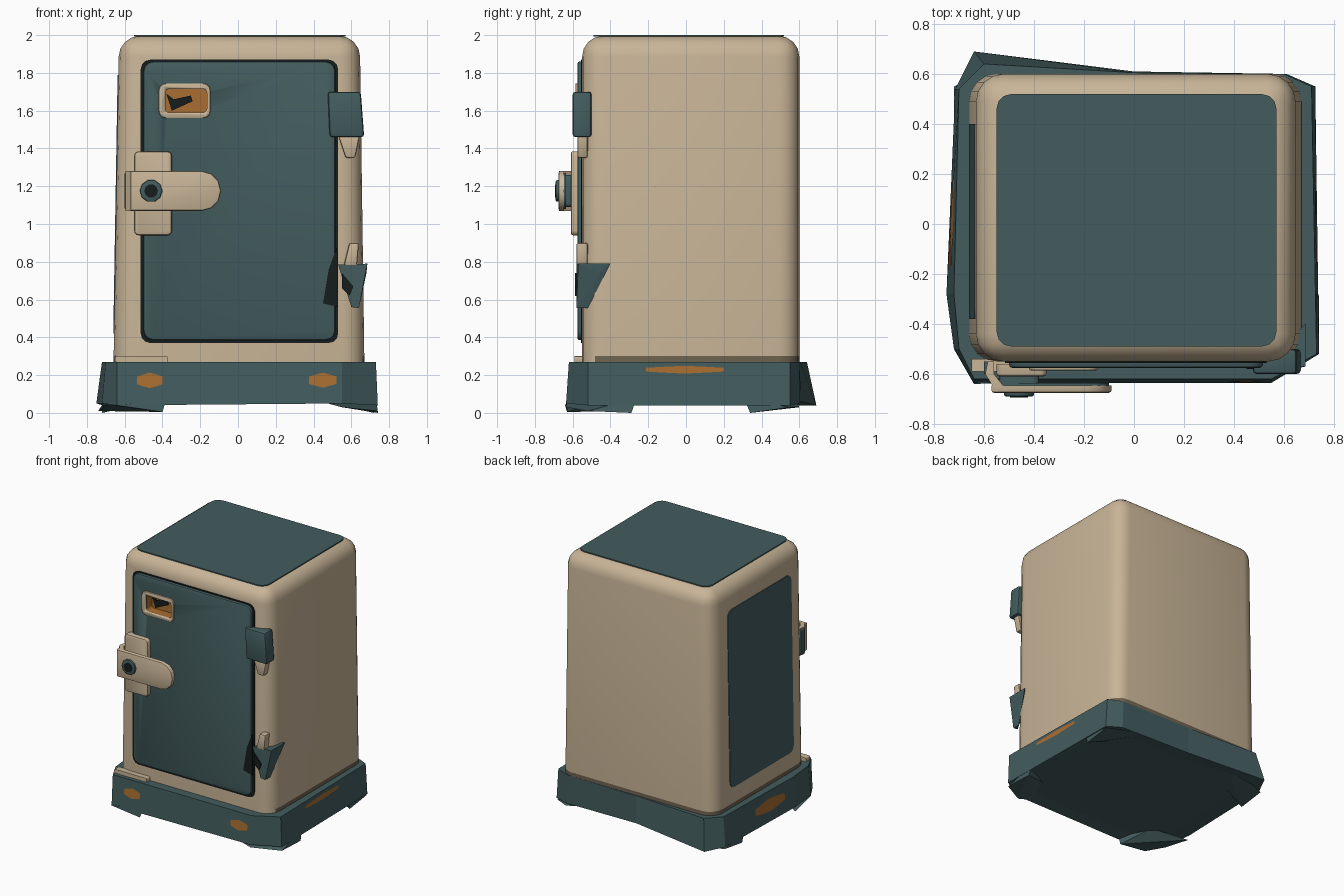
import bpy, bmesh, math
from mathutils import Vector

cube = bpy.data.objects.get("Cube")
if cube:
    bpy.data.objects.remove(cube, do_unlink=True)


def material(name, r, g, b):
    m = bpy.data.materials.new(name)
    m.use_nodes = True
    m.diffuse_color = (r, g, b, 1)
    m.node_tree.nodes["Principled BSDF"].inputs["Base Color"].default_value = (r, g, b, 1)
    return m


beige = material("beige paint", 0.58, 0.46, 0.31)
teal = material("teal paint", 0.056, 0.108, 0.112)
orange = material("rust orange", 0.40, 0.155, 0.03)
stain = material("dark stain", 0.16, 0.125, 0.08)
dark = material("dark gap", 0.008, 0.012, 0.012)


def finish(name, bm, *mats, smooth=True):
    bmesh.ops.recalc_face_normals(bm, faces=bm.faces)
    me = bpy.data.meshes.new(name)
    bm.to_mesh(me)
    bm.free()
    for m in mats:
        me.materials.append(m)
    if smooth:
        me.shade_smooth()
        me.set_sharp_from_angle(angle=math.radians(35))
    ob = bpy.data.objects.new(name, me)
    bpy.context.collection.objects.link(ob)
    return ob


def prism(name, pts, lo, hi, axis, mat, bevel=0, segments=2):
    """Extrude a flat outline along an axis, then soften its edges."""
    place = {"x": lambda a, b, t: (t, a, b), "y": lambda a, b, t: (a, t, b),
             "z": lambda a, b, t: (a, b, t)}[axis]
    bm = bmesh.new()
    rings = [[bm.verts.new(place(a, b, t)) for a, b in pts] for t in (lo, hi)]
    for ring in rings:
        bm.faces.new(ring)
    n = len(pts)
    for i in range(n):
        j = (i + 1) % n
        bm.faces.new((rings[0][i], rings[0][j], rings[1][j], rings[1][i]))
    bmesh.ops.recalc_face_normals(bm, faces=bm.faces)
    if bevel:
        rim = [e for e in bm.edges if e.verts[0] in rings[0] and e.verts[1] in rings[0]]
        bmesh.ops.bevel(bm, geom=rim, offset=bevel, segments=segments, profile=0.5, affect='EDGES')
    return finish(name, bm, mat)


def rounded(x0, x1, y0, y1, r, steps=3):
    pts = []
    for k, (cx, cy) in enumerate(((x1 - r, y1 - r), (x0 + r, y1 - r), (x0 + r, y0 + r), (x1 - r, y0 + r))):
        for s in range(steps + 1):
            a = math.pi / 2 * (k + s / steps)
            pts.append((cx + r * math.cos(a), cy + r * math.sin(a)))
    return pts


def hull(name, pts, mat, bevel=0):
    bm = bmesh.new()
    for p in pts:
        bm.verts.new(p)
    bmesh.ops.convex_hull(bm, input=bm.verts)
    bmesh.ops.dissolve_limit(bm, angle_limit=0.02, verts=bm.verts, edges=bm.edges)
    if bevel:
        bmesh.ops.bevel(bm, geom=bm.edges[:], offset=bevel, segments=2, profile=0.5, affect='EDGES')
    return finish(name, bm, mat, smooth=bevel > 0)


# Cabinet body: tapered rounded box with a stained strip along the foot
bm = bmesh.new()
bmesh.ops.create_cube(bm, size=1)
for v in bm.verts:
    top = v.co.z > 0
    v.co = ((0.645 if top else 0.67) if v.co.x > 0 else (-0.63 if top else -0.66),
            0.60 if v.co.y > 0 else -0.55, 1.996 if top else 0.2)
edges = [e for e in bm.edges if max(v.co.z for v in e.verts) > 1]
bmesh.ops.bevel(bm, geom=edges, offset=0.11, segments=4, profile=0.5, affect='EDGES')
bmesh.ops.bisect_plane(bm, geom=bm.verts[:] + bm.edges[:] + bm.faces[:],
                       plane_co=(0, 0, 0.3), plane_no=(0, 0, 1))
bm.normal_update()
for f in bm.faces:
    f.material_index = int(f.calc_center_median().z < 0.3 and f.normal.y > -0.2)
body = finish("cabinet_body", bm, beige, stain)

# Roof panel and side panel
prism("roof_panel", rounded(-0.55, 0.57, -0.49, 0.52, 0.06), 1.992, 2.0, "z", teal)
side = prism("side_panel", rounded(-0.38, 0.40, 0.42, 1.79, 0.05), -0.664, -0.655, "x", teal)
for v in side.data.vertices:
    v.co.x += (v.co.z - 0.2) * 0.0167

# Door with its dark surround and viewing window
gap = prism("door_gap", rounded(-0.515, 0.53, 0.37, 1.87, 0.05), -0.555, -0.54, "y", dark)
door = prism("door", rounded(-0.50, 0.515, 0.385, 1.86, 0.05), -0.575, -0.54, "y", teal, 0.012)
frame = prism("window_frame", rounded(-0.42, -0.145, 1.56, 1.745, 0.04), -0.586, -0.56, "y", beige, 0.008)
hole = rounded(-0.385, -0.165, 1.59, 1.715, 0.02)
cutter = prism("window_cutter", hole, -0.7, -0.495, "y", dark)
cutter.hide_render = True
cutter.hide_viewport = True
cutter.display_type = 'WIRE'
for ob in (body, gap, door, frame):
    cut = ob.modifiers.new("window", 'BOOLEAN')
    cut.object = cutter
    cut.operation = 'DIFFERENCE'
    cut.solver = 'EXACT'
prism("window_back", hole, -0.505, -0.497, "y", orange)
bm = bmesh.new()
loops = [[bm.verts.new((x * 0.99 - 0.0027, y, z * 0.99 + 0.0165)) for x, z in hole] for y in (-0.575, -0.5)]
for i in range(len(hole)):
    j = (i + 1) % len(hole)
    bm.faces.new((loops[0][i], loops[0][j], loops[1][j], loops[1][i]))
finish("window_liner", bm, orange)
prism("window_shard", [(-0.38, 1.69), (-0.34, 1.66), (-0.25, 1.68), (-0.24, 1.65), (-0.35, 1.6)],
      -0.514, -0.506, "y", dark)

# Latch: back plate, bent lever and knob
prism("latch_plate", rounded(-0.55, -0.35, 0.94, 1.385, 0.025), -0.61, -0.56, "y", beige, 0.012)
prism("lever_pivot", rounded(-0.54, -0.38, 1.09, 1.26, 0.02), -0.65, -0.60, "y", teal)
prism("lever_backing", rounded(-0.52, -0.10, 1.08, 1.27, 0.08, 4), -0.645, -0.635, "y", teal)
tip = [(-0.19 + 0.10 * math.cos(a), 1.175 + 0.105 * math.sin(a))
       for a in (math.radians(d) for d in range(-90, 91, 30))]
prism("lever", [(-0.57, 1.28), (-0.57, 1.07)] + tip, -0.675, -0.645, "y", beige, 0.01)
prism("lever_elbow", [(-0.55, -0.672), (-0.595, -0.60), (-0.585, -0.55), (-0.56, -0.55),
                      (-0.56, -0.60), (-0.52, -0.65)], 1.07, 1.28, "z", beige)
prism("lever_edge", rounded(-0.60, -0.578, 1.08, 1.27, 0.005), -0.60, -0.55, "y", teal)
knob = [(-0.46 + 0.06 * math.cos(k * math.pi / 5), 1.175 + 0.06 * math.sin(k * math.pi / 5)) for k in range(10)]
prism("knob", knob, -0.69, -0.66, "y", teal, 0.008)
prism("knob_slot", [(x * 0.6 - 0.184, z * 0.6 + 0.47) for x, z in knob], -0.693, -0.685, "y", dark)

# Upper hinge with its stub
hull("upper_hinge", [(x, y, z) for x, z in ((0.485, 1.46), (0.475, 1.70), (0.65, 1.70), (0.668, 1.46))
                     for y in (-0.60, -0.50)], teal, 0.015)
hull("upper_hinge_stub", [(x, y, z) for x, z in ((0.57, 1.35), (0.62, 1.35), (0.53, 1.47), (0.645, 1.47))
                          for y in (-0.575, -0.52)], beige, 0.01)

# Broken lower hinge with its stub and the torn door edge
hull("lower_hinge", [(0.53, -0.58, 0.785), (0.685, -0.57, 0.79), (0.685, -0.40, 0.79), (0.68, -0.46, 0.74),
                     (0.64, -0.58, 0.555), (0.60, -0.58, 0.56), (0.64, -0.52, 0.555), (0.56, -0.52, 0.785)], teal)
hull("lower_hinge_stub", [(x, y, z) for x, z in ((0.56, 0.78), (0.63, 0.78), (0.59, 0.90), (0.64, 0.90))
                          for y in (-0.58, -0.52)], beige, 0.01)
prism("torn_door_edge", [(0.45, 0.58), (0.53, 0.56), (0.525, 0.88), (0.48, 0.76)], -0.579, -0.57, "y", dark)
prism("hinge_shadow", [(0.55, 0.74), (0.61, 0.67), (0.59, 0.62), (0.55, 0.66)], -0.588, -0.58, "y", dark)

# Flared base: each corner gives top x, y and bottom x, y, z
corners = [(-0.64, -0.62, -0.64, -0.635, 0.04), (0.55, -0.62, 0.55, -0.635, 0.05),
           (0.73, -0.52, 0.74, -0.52, 0.04), (0.71, 0.55, 0.725, 0.55, 0.04),
           (0.60, 0.60, 0.61, 0.60, 0.05), (0.0, 0.605, 0.0, 0.61, 0.06),
           (-0.60, 0.64, -0.64, 0.69, 0.04), (-0.70, 0.54, -0.715, 0.54, 0.04),
           (-0.72, -0.28, -0.75, -0.28, 0.05), (-0.70, -0.50, -0.72, -0.50, 0.05)]
upper = [Vector((c[0], c[1], 0.27)) for c in corners]
lower = [Vector(c[2:]) for c in corners]
bm = bmesh.new()
rings = [[bm.verts.new(p) for p in ring] for ring in
         (upper, lower, [Vector((p.x * 0.85, p.y * 0.85, 0.06)) for p in lower])]
for a, b in zip(rings, rings[1:]):
    for i in range(len(a)):
        j = (i + 1) % len(a)
        bm.faces.new((a[i], a[j], b[j], b[i]))
bm.faces.new(rings[0])
bm.faces.new(rings[2])
finish("base", bm, teal, smooth=False)

# Wedge feet
hull("front_foot_left", [(0.55, -0.635, 0.03), (0.74, -0.52, 0.01), (0.74, -0.29, 0.0), (0.73, -0.26, 0.08),
                         (0.40, -0.63, 0.07), (0.5, -0.4, 0.07)], teal)
hull("front_foot_right", [(-0.64, -0.64, 0.04), (-0.72, -0.5, 0.04), (-0.40, -0.63, 0.005), (-0.38, -0.625, 0.07),
                          (-0.74, -0.28, 0.01), (-0.5, -0.4, 0.07)], teal)
for name, s in (("back_foot_left", 1), ("back_foot_right", -1)):
    hull(name, [(s * 0.72, 0.34, 0.0), (s * 0.715, 0.31, 0.07), (s * 0.72, 0.55, 0.03), (s * 0.61, 0.60, 0.03),
                (s * 0.40, 0.58, 0.07), (s * 0.5, 0.4, 0.07)], teal)


# Worn orange patches lying on the base walls
def patch(name, i, u, v, ru, rv):
    j = (i + 1) % len(corners)
    normal = (upper[j] - upper[i]).cross(upper[i] - lower[i]).normalized()
    bm = bmesh.new()
    ring = []
    for k in range(12):
        a = k * math.pi / 6
        r = 1.0 if k % 2 else 0.88
        uu, vv = u + ru * r * math.cos(a), v + rv * r * math.sin(a)
        ring.append(bm.verts.new(lower[i].lerp(lower[j], uu).lerp(upper[i].lerp(upper[j], uu), vv) + normal * 0.004))
    bm.faces.new(ring)
    bmesh.ops.solidify(bm, geom=bm.faces[:], thickness=0.004)
    finish(name, bm, orange, smooth=False)


patch("front_patch_right", 0, 0.145, 0.57, 0.065, 0.18)
patch("front_patch_left", 0, 0.915, 0.56, 0.07, 0.18)
patch("left_patch", 2, 0.48, 0.82, 0.22, 0.09)
patch("right_patch", 7, 0.65, 0.55, 0.24, 0.22)

# Loose trim strip at the foot of the front
prism("trim_strip", rounded(-0.65, -0.37, 0.265, 0.30, 0.008), -0.59, -0.54, "y", beige)
